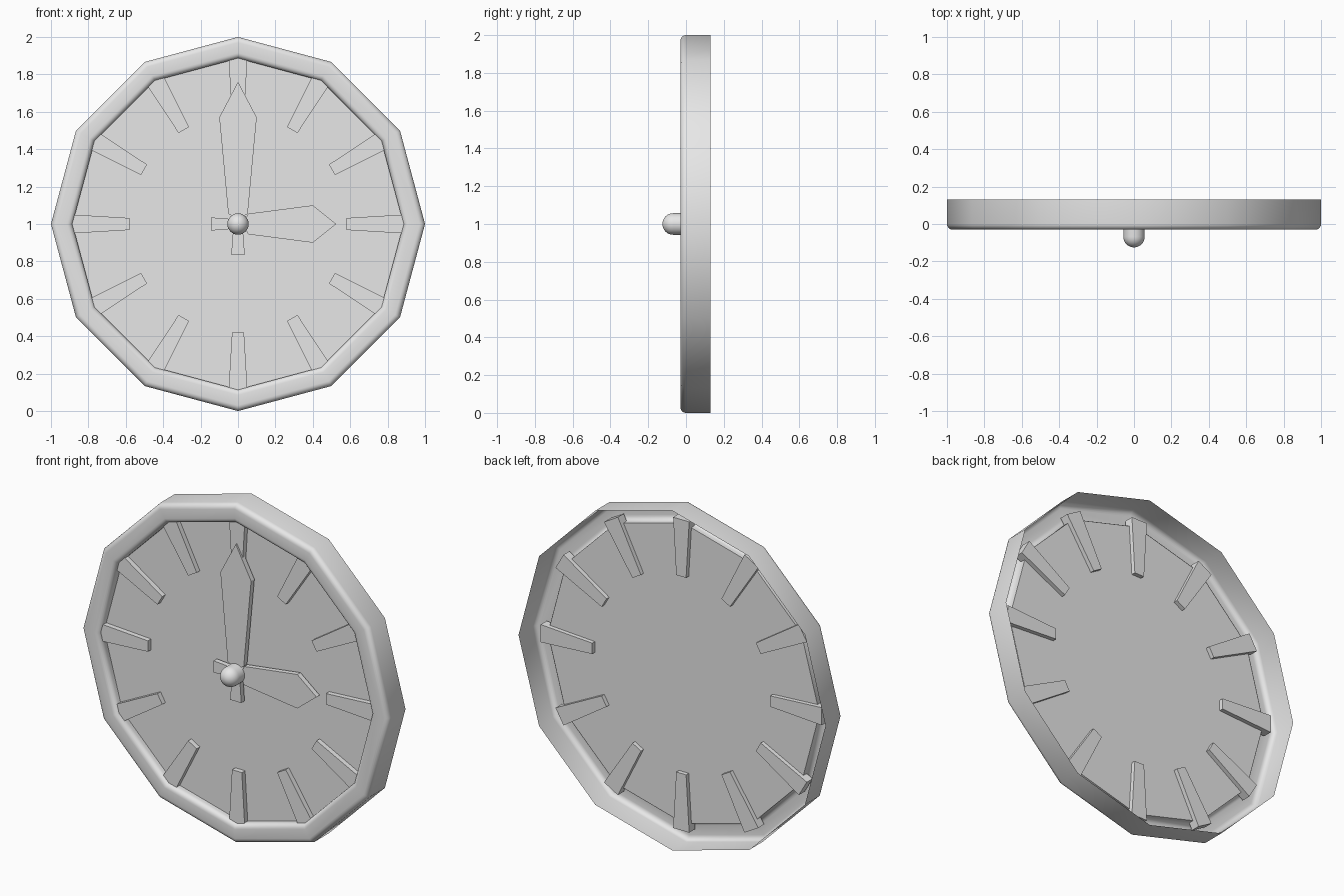
import bpy, bmesh
from math import sin, cos, pi, radians
from mathutils import Matrix, Vector

if "Cube" in bpy.data.objects:
    bpy.data.objects.remove(bpy.data.objects["Cube"], do_unlink=True)

grey = bpy.data.materials.new("light_grey")
grey.use_nodes = True
grey.diffuse_color = (0.8, 0.8, 0.8, 1)
grey.node_tree.nodes["Principled BSDF"].inputs["Base Color"].default_value = (0.8, 0.8, 0.8, 1)

CENTRE = Vector((0, 0, 1))
SIDES = 12


def finish(name, bm, smooth=False):
    """Turn a bmesh into a named object at the clock's centre."""
    mesh = bpy.data.meshes.new(name)
    for face in bm.faces:
        face.smooth = smooth
    bm.to_mesh(mesh)
    bm.free()
    mesh.materials.append(grey)
    obj = bpy.data.objects.new(name, mesh)
    obj.location = CENTRE
    bpy.context.collection.objects.link(obj)
    return obj


def lathe(name, profile, sides, smooth=True):
    """Spin (radius, y) points about the y axis; zero radius closes to a pole."""
    bm = bmesh.new()
    rings = []
    for r, y in profile:
        rings.append([bm.verts.new((r * cos(2 * pi * i / sides), y, r * sin(2 * pi * i / sides)))
                      for i in range(sides)])
    for a, b in zip(rings, rings[1:]):
        for i in range(sides):
            j = (i + 1) % sides
            bm.faces.new((a[i], a[j], b[j], b[i]))
    bmesh.ops.remove_doubles(bm, verts=bm.verts, dist=1e-5)
    bm.normal_update()
    return finish(name, bm, smooth)


def plate(name, half_outline, front, back, degrees):
    """Extrude a symmetric outline of (distance, half width), turned clockwise from 12."""
    outline = [(-w, d) for d, w in half_outline]
    outline += [(w, d) for d, w in reversed(half_outline) if w > 0]
    bm = bmesh.new()
    face = bm.faces.new([bm.verts.new((x, front, z)) for x, z in outline])
    new = bmesh.ops.extrude_face_region(bm, geom=[face], use_keep_orig=True)["geom"]
    moved = [v for v in new if isinstance(v, bmesh.types.BMVert)]
    bmesh.ops.translate(bm, verts=moved, vec=(0, back - front, 0))
    bmesh.ops.recalc_face_normals(bm, faces=bm.faces)
    bmesh.ops.rotate(bm, verts=bm.verts, cent=(0, 0, 0),
                     matrix=Matrix.Rotation(radians(degrees), 3, 'Y'))
    return finish(name, bm)


# Rim: open-backed shell with rounded front edges
bevel, steps = 0.03, 5
turns = [pi / 2 * i / steps for i in range(steps + 1)]
profile = [(1, 0.13)]
profile += [(1 - bevel + bevel * cos(t), -bevel * sin(t)) for t in turns]
profile += [(0.915 - bevel * sin(t), -bevel * cos(t)) for t in turns]
profile += [(0.885, 0.022)]
lathe("rim", profile, SIDES)

# Dial: flat sheet inside the rim
bm = bmesh.new()
bm.faces.new([bm.verts.new((0.885 * cos(2 * pi * i / SIDES), 0.02, 0.885 * sin(2 * pi * i / SIDES)))
              for i in range(SIDES)])
finish("dial", bm)

# Hour markers: tapered blocks passing through the dial
for hour in range(SIDES):
    plate(f"hour_marker_{hour + 1}", [(0.58, 0.032), (0.915, 0.052)], -0.01, 0.045, 30 * (hour + 1))

# Hands: pointed blades with short tails
plate("minute_hand", [(-0.165, 0.036), (-0.04, 0.027), (0.04, 0.027), (0.055, 0.052),
                      (0.57, 0.1), (0.76, 0)], -0.021, 0.01, 0)
plate("hour_hand", [(-0.145, 0.035), (-0.04, 0.027), (0.04, 0.027), (0.055, 0.055),
                    (0.4, 0.1), (0.525, 0)], -0.02, 0.01, 90)

# Hub: round-nosed pin holding the hands
radius = 0.057
nose = [(radius * cos(pi / 2 * i / 8), -0.068 - radius * sin(pi / 2 * i / 8)) for i in range(9)]
lathe("hub", [(radius, 0.015)] + nose, 32)
